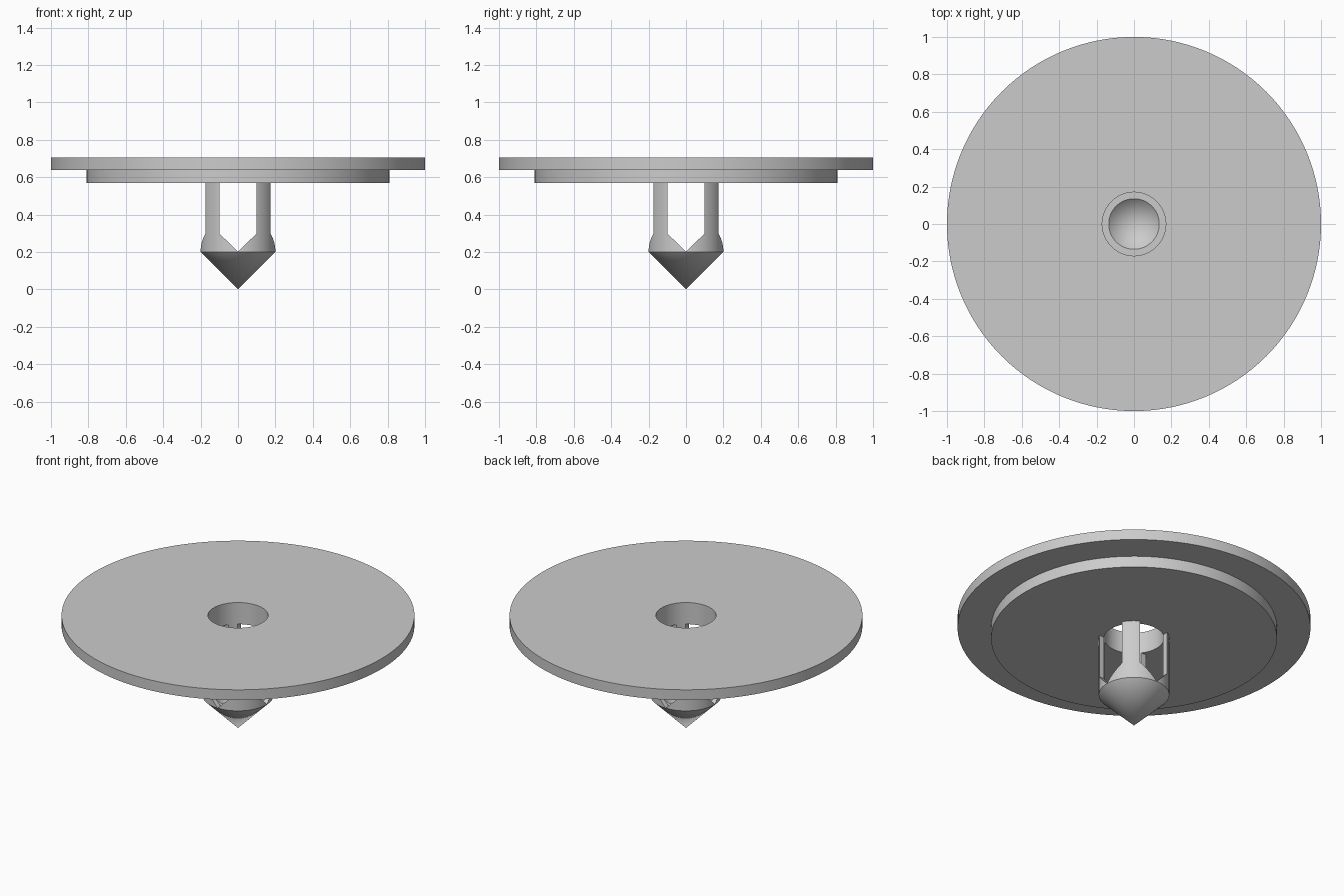
import bpy, bmesh
from math import pi, radians
from mathutils import Matrix

cube = bpy.data.objects.get("Cube")
if cube:
    bpy.data.objects.remove(cube, do_unlink=True)

SEGMENTS = 128
grey = bpy.data.materials.new("plain grey")
grey.use_nodes = True
colour = (0.6, 0.6, 0.6, 1)
grey.diffuse_color = colour
grey.node_tree.nodes["Principled BSDF"].inputs["Base Color"].default_value = colour


def add_object(name, bm):
    bmesh.ops.recalc_face_normals(bm, faces=bm.faces)
    mesh = bpy.data.meshes.new(name)
    bm.to_mesh(mesh)
    bm.free()
    mesh.materials.append(grey)
    obj = bpy.data.objects.new(name, mesh)
    bpy.context.collection.objects.link(obj)
    return obj


def lathe(name, profile, closed):
    """Revolve (radius, height) points about the z axis."""
    bm = bmesh.new()
    verts = [bm.verts.new((r, 0, z)) for r, z in profile]
    ends = verts[1:] + (verts[:1] if closed else [])
    edges = [bm.edges.new(pair) for pair in zip(verts, ends)]
    bmesh.ops.spin(bm, geom=verts + edges, axis=(0, 0, 1), cent=(0, 0, 0),
                   angle=2 * pi, steps=SEGMENTS)
    bmesh.ops.remove_doubles(bm, verts=bm.verts, dist=0.0001)
    return add_object(name, bm)


def slot_cutter(name, angle):
    """Straight slot with a pointed bottom, running through the tube."""
    bm = bmesh.new()
    outline = [(0, 0.201), (0.1, 0.3), (0.1, 0.7), (-0.1, 0.7), (-0.1, 0.3)]
    face = bm.faces.new([bm.verts.new((x, -0.4, z)) for x, z in outline])
    side = bmesh.ops.extrude_face_region(bm, geom=[face])
    moved = [g for g in side["geom"] if isinstance(g, bmesh.types.BMVert)]
    bmesh.ops.translate(bm, verts=moved, vec=(0, 0.8, 0))
    bm.transform(Matrix.Rotation(angle, 4, "Z"))
    cutter = add_object(name, bm)
    cutter.hide_render = True
    return cutter


def activate(obj):
    bpy.ops.object.select_all(action="DESELECT")
    obj.select_set(True)
    bpy.context.view_layer.objects.active = obj


# Stepped round flange with a central hole
flange = lathe("flange", [(0.17, 0.57), (0.81, 0.57), (0.81, 0.64), (1, 0.64),
                          (1, 0.705), (0.17, 0.705)], True)

# Hollow plug: pointed tip, thin tube wall and conical recess
plug = lathe("slotted_plug", [(0, 0), (0.2, 0.2), (0.2, 0.57), (0.17, 0.57),
                              (0.17, 0.2), (0.135, 0.2), (0, 0.065)], False)

# Two crossing slots leave four diagonal legs
for label, angle in (("front_slot", 0), ("side_slot", pi / 2)):
    cutter = slot_cutter(label, angle)
    mod = plug.modifiers.new(label, "BOOLEAN")
    mod.operation = "DIFFERENCE"
    mod.solver = "EXACT"
    mod.object = cutter
    activate(plug)
    bpy.ops.object.modifier_apply(modifier=mod.name)
    bpy.data.objects.remove(cutter, do_unlink=True)

for obj in (flange, plug):
    activate(obj)
    bpy.ops.object.shade_smooth_by_angle(angle=radians(30))
